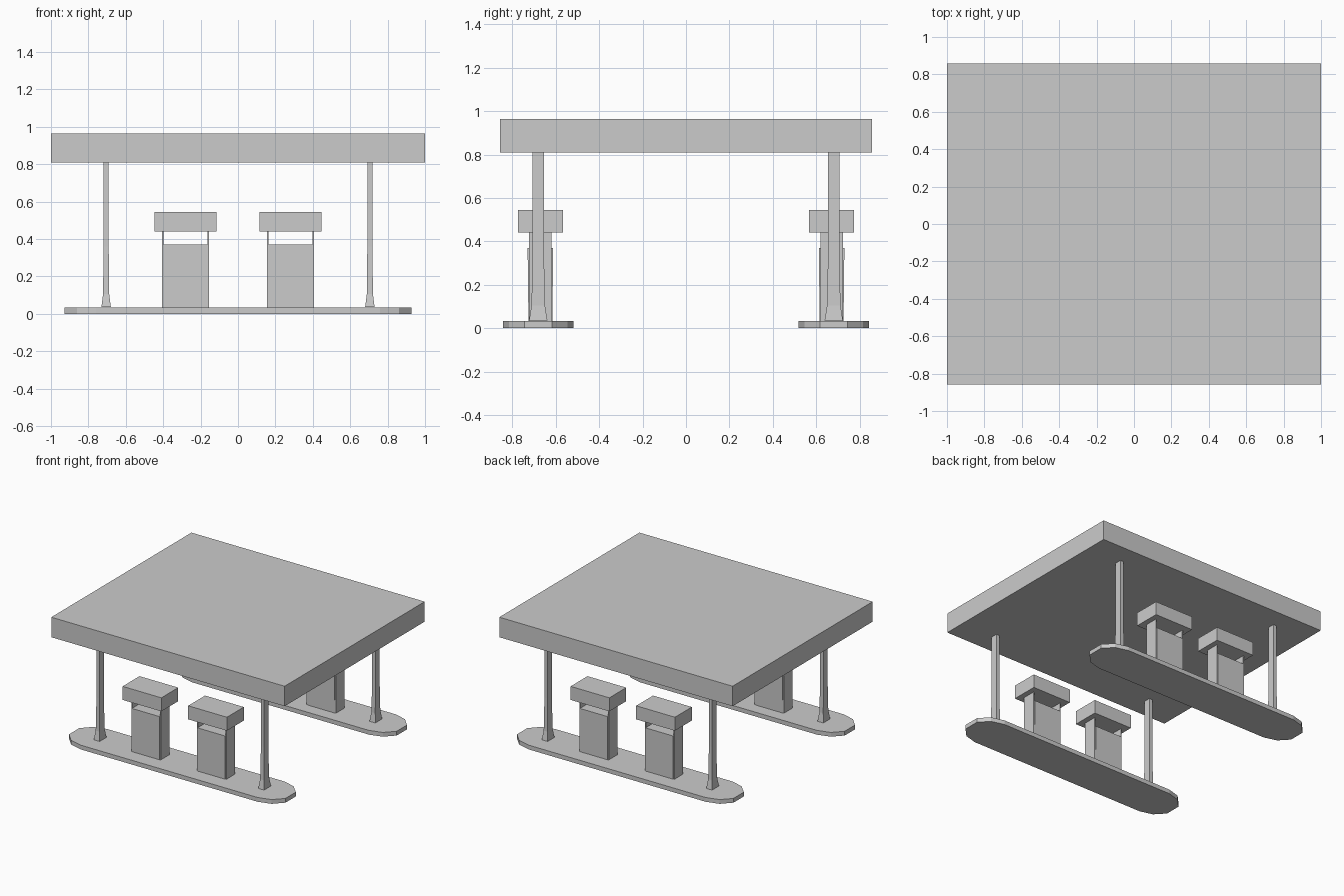
import bpy

if "Cube" in bpy.data.objects:
    bpy.data.objects.remove(bpy.data.objects["Cube"])


def loft(name, rings):
    """Closed solid through a stack of rings with equal point counts."""
    n = len(rings[0])
    verts = [p for ring in rings for p in ring]
    faces = [tuple(reversed(range(n))), tuple(range(len(verts) - n, len(verts)))]
    for r in range(len(rings) - 1):
        for i in range(n):
            j = (i + 1) % n
            faces.append((r * n + i, r * n + j, (r + 1) * n + j, (r + 1) * n + i))
    mesh = bpy.data.meshes.new(name)
    mesh.from_pydata(verts, [], faces)
    obj = bpy.data.objects.new(name, mesh)
    bpy.context.collection.objects.link(obj)
    return obj


def stack(name, cx, cy, levels):
    """Rectangular solid; levels are (z, half width x, half width y)."""
    return loft(name, [[(cx + sx * hx, cy + sy * hy, z)
                        for sx, sy in ((-1, -1), (1, -1), (1, 1), (-1, 1))]
                       for z, hx, hy in levels])


# Flat canopy roof
stack("canopy_roof", 0, 0, [(0.81, 1, 0.858), (0.965, 1, 0.858)])

# Island outline: one rounded end, turned round for the other
end = [(0.76, -0.163), (0.86, -0.135), (0.928, -0.063),
       (0.928, 0.063), (0.86, 0.135), (0.76, 0.163)]
outline = end + [(-x, -y) for x, y in end]

for side, sy in (("front", -1), ("back", 1)):
    # Kerbed island
    loft(side + "_island", [[(x, y + sy * 0.681, z) for x, y in outline]
                            for z in (0, 0.033)])
    for hand, sx in (("left", -1), ("right", 1)):
        tag = side + "_" + hand
        # Canopy column with flared foot
        stack(tag + "_column", sx * 0.705, sy * 0.681,
              [(0.036, 0.025, 0.042), (0.105, 0.0165, 0.031),
               (0.36, 0.0135, 0.026), (0.81, 0.0135, 0.026)])
        # Fuel pump: body, two thin side panels, overhanging head
        px, py = sx * 0.281, sy * 0.671
        stack(tag + "_pump_body", px, py,
              [(0.033, 0.118, 0.055), (0.37, 0.118, 0.059)])
        for label, d in (("a", -0.121), ("b", 0.121)):
            stack(tag + "_pump_panel_" + label, px + d, py,
                  [(0.033, 0.004, 0.052), (0.44, 0.004, 0.052)])
        stack(tag + "_pump_head", px, py,
              [(0.44, 0.166, 0.1035), (0.545, 0.166, 0.1035)])
